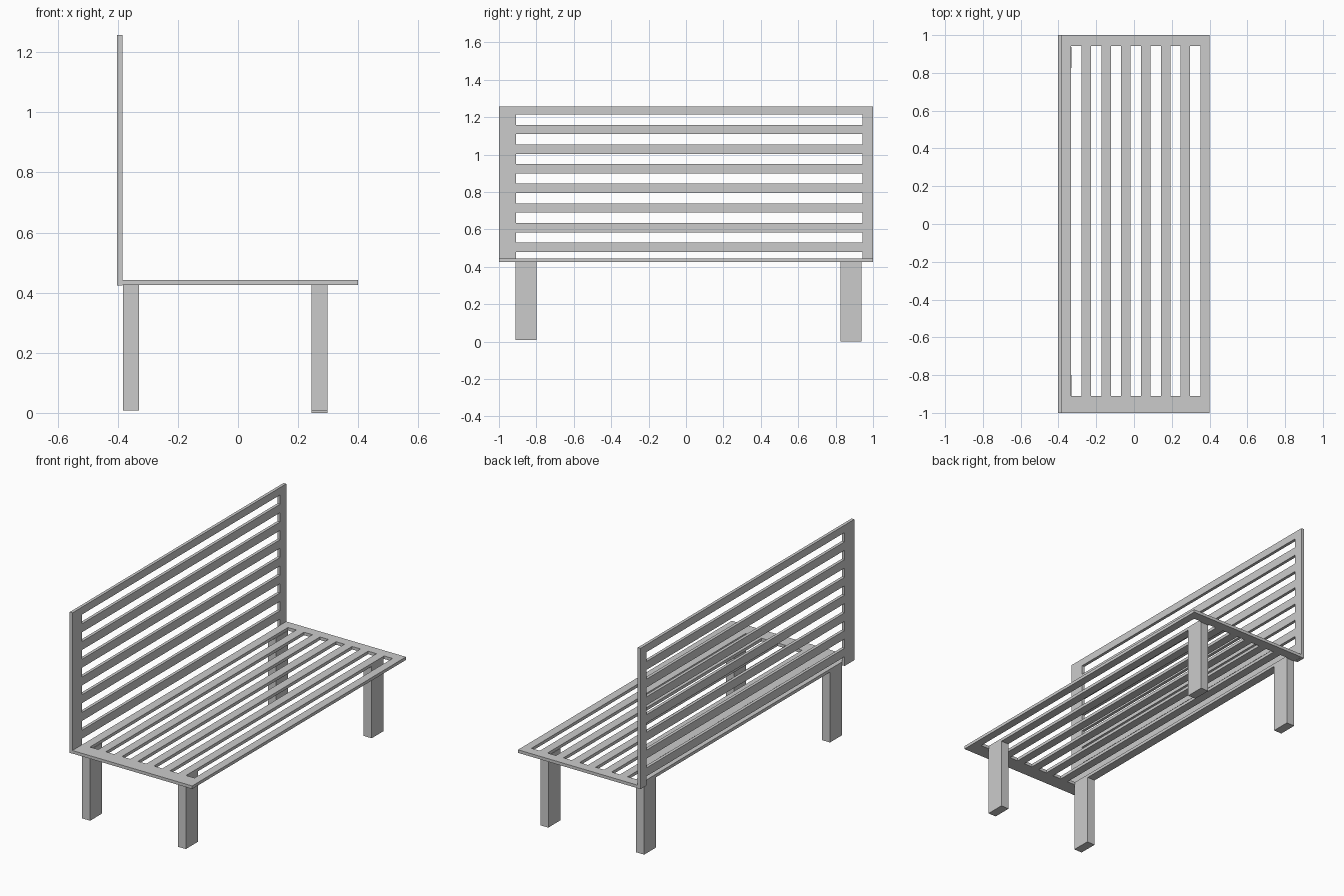
import bpy
import bmesh

if "Cube" in bpy.data.objects:
    bpy.data.objects.remove(bpy.data.objects["Cube"])

grey = bpy.data.materials.new("plain grey")
grey.diffuse_color = (0.6, 0.6, 0.6, 1)
grey.use_nodes = True
grey.node_tree.nodes["Principled BSDF"].inputs["Base Color"].default_value = grey.diffuse_color

THICK = 0.018          # panel thickness
SLOT, PITCH = 0.055, 0.105
Y_CUTS = [-1, -0.91, 0.943, 1]


def finish(bm, name):
    bmesh.ops.recalc_face_normals(bm, faces=bm.faces)
    mesh = bpy.data.meshes.new(name)
    bm.to_mesh(mesh)
    bm.free()
    mesh.materials.append(grey)
    obj = bpy.data.objects.new(name, mesh)
    bpy.context.collection.objects.link(obj)
    return obj


def slatted_panel(name, cuts, first_slot, place):
    """Grid of cells with every second middle cell left open, then thickened."""
    bm = bmesh.new()
    grid = [[bm.verts.new(place(y, c)) for y in Y_CUTS] for c in cuts]
    for r in range(len(cuts) - 1):
        for k in range(3):
            if k == 1 and r % 2 == first_slot:
                continue
            bm.faces.new((grid[r][k], grid[r][k + 1],
                          grid[r + 1][k + 1], grid[r + 1][k]))
    obj = finish(bm, name)
    mod = obj.modifiers.new("thickness", "SOLIDIFY")
    mod.thickness = THICK
    mod.offset = 0


def slot_edges(start, count):
    return [e for i in range(count)
            for e in (start + i * PITCH, start + i * PITCH + SLOT)]


def box(name, x0, x1, y0, y1, z0, z1):
    bm = bmesh.new()
    bmesh.ops.create_cube(bm, size=1)
    for v in bm.verts:
        v.co = (x1 if v.co.x > 0 else x0,
                y1 if v.co.y > 0 else y0,
                z1 if v.co.z > 0 else z0)
    finish(bm, name)


# Seat: seven slots running lengthwise
slatted_panel("seat", [-0.384] + slot_edges(-0.333, 7) + [0.4], 1,
              lambda y, x: (x, y, 0.434))

# Backrest: eight slots, the lowest one open at the bottom
slatted_panel("backrest", slot_edges(0.424, 8) + [1.258], 0,
              lambda y, z: (-0.393, y, z))

# Legs
for side, x0, x1 in (("back", -0.383, -0.33), ("front", 0.245, 0.297)):
    for end, y0, y1 in (("near", -0.912, -0.8), ("far", 0.826, 0.938)):
        foot = 0.0 if (side, end) == ("front", "far") else 0.008
        box(f"{side}_leg_{end}", x0, x1, y0, y1, foot, 0.426)
